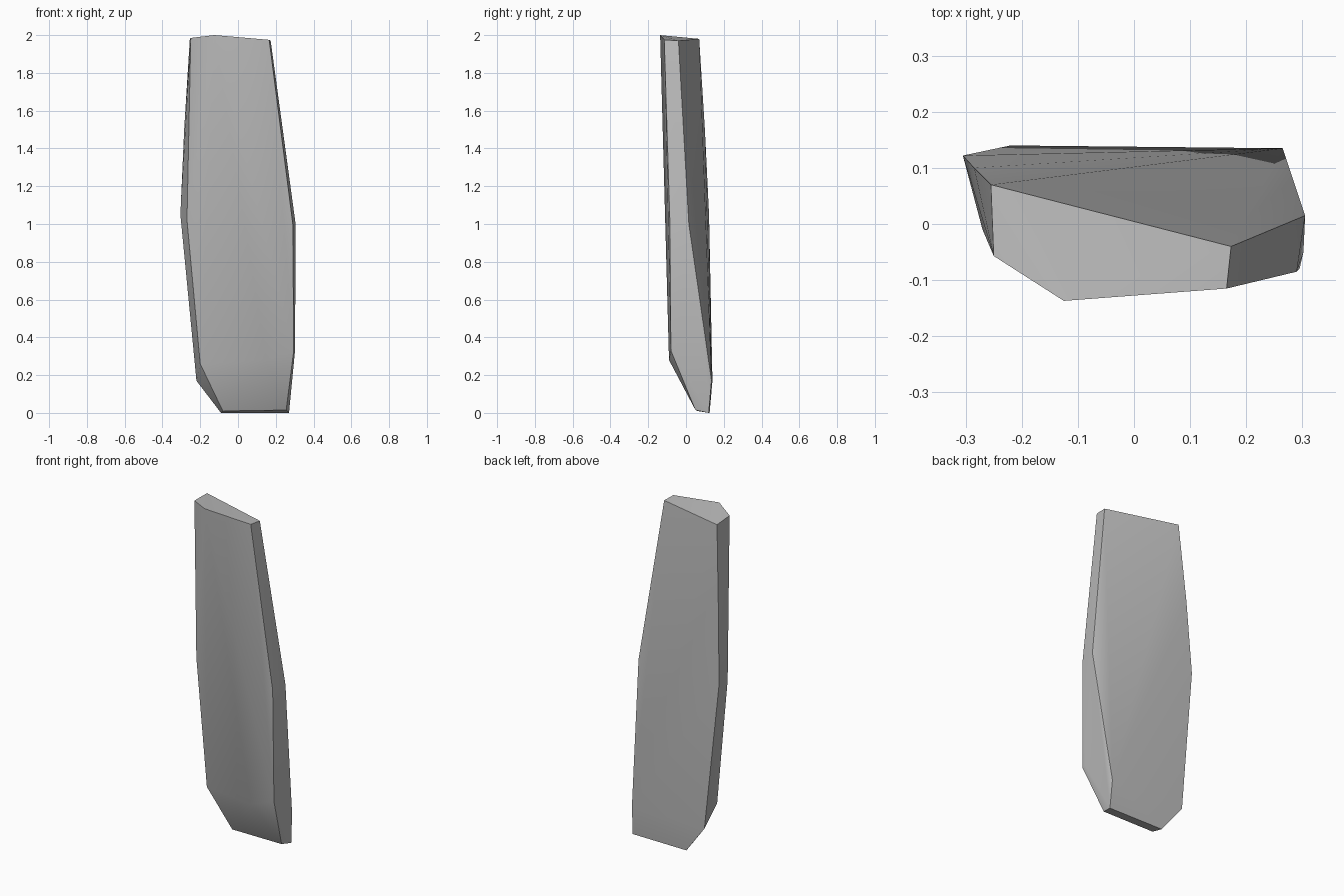
import bpy
import bmesh
import math

# Remove the default object
default = bpy.data.objects.get("Cube")
if default:
    bpy.data.objects.remove(default, do_unlink=True)


def make_material(name, colour):
    material = bpy.data.materials.new(name)
    material.use_nodes = True
    material.diffuse_color = colour
    shader = next(n for n in material.node_tree.nodes if n.type == "BSDF_PRINCIPLED")
    shader.inputs["Base Color"].default_value = colour
    return material


def make_shard(name, corners, material):
    """Wrap a faceted convex stone around its corner points."""
    bm = bmesh.new()
    for corner in corners:
        bm.verts.new(corner)
    hull = bmesh.ops.convex_hull(bm, input=bm.verts[:])
    spare = [v for v in bm.verts if not v.link_faces]
    bmesh.ops.delete(bm, geom=spare, context="VERTS")
    bmesh.ops.recalc_face_normals(bm, faces=bm.faces[:])
    mesh = bpy.data.meshes.new(name)
    bm.to_mesh(mesh)
    bm.free()
    mesh.materials.append(material)
    shard = bpy.data.objects.new(name, mesh)
    bpy.context.collection.objects.link(shard)
    bpy.ops.object.select_all(action="DESELECT")
    shard.select_set(True)
    bpy.context.view_layer.objects.active = shard
    bpy.ops.object.shade_smooth_by_angle(angle=math.radians(30))
    return shard


# Slanted cut across the tip
tip = [(-.255, .07, 1.98), (-.25, -.057, 1.985), (-.125, -.137, 2),
       (.165, -.115, 1.975), (.173, -.04, 1.97)]
# Widest part of the blade
waist = [(-.285, .1, 1.5), (-.305, .122, 1.05), (-.27, -.01, 1.02),
         (.29, -.085, 1), (.305, .015, 1)]
# Shoulder where the front bends back towards the foot
shoulder = [(-.2, -.01, .26), (.15, -.09, .28), (.295, -.08, .33),
            (.302, -.05, .33), (.265, .135, .17), (-.22, .14, .17)]
# Narrow foot
foot = [(-.09, .125, 0), (.27, .12, 0), (.255, .05, .015), (-.08, .06, .01)]

stone = make_material("grey_stone", (.5, .5, .5, 1))
make_shard("stone_shard", tip + waist + shoulder + foot, stone)
